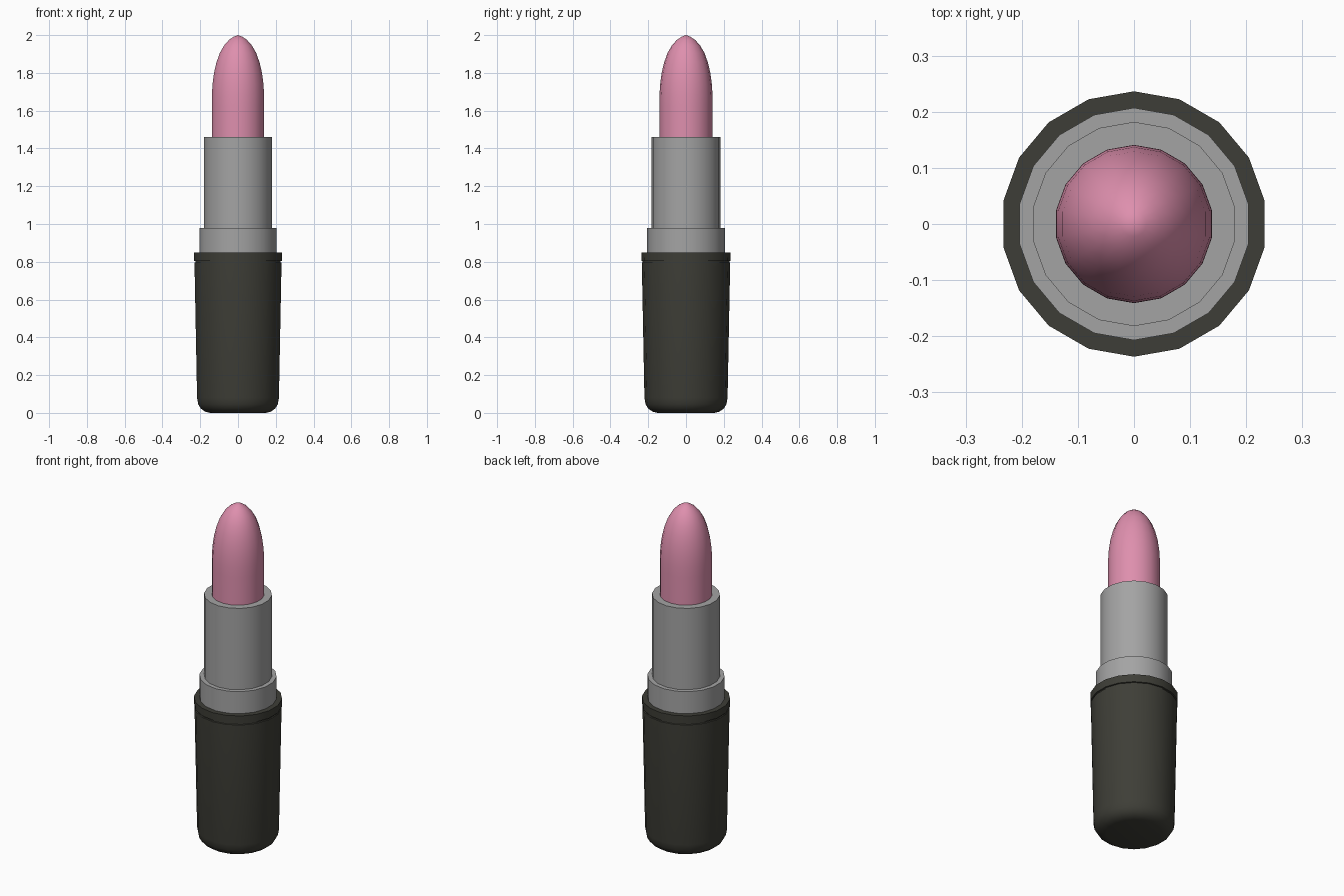
import bpy, bmesh, math

if "Cube" in bpy.data.objects:
    bpy.data.objects.remove(bpy.data.objects["Cube"])

SIDES = 18


def material(name, rgb):
    m = bpy.data.materials.new(name)
    m.diffuse_color = (*rgb, 1.0)
    m.use_nodes = True
    m.node_tree.nodes["Principled BSDF"].inputs["Base Color"].default_value = m.diffuse_color
    return m


def lathe(name, profile, mat):
    """Revolve (radius, z) points, bottom to top, with a vertex on the +y axis."""
    bm = bmesh.new()
    rings = []
    for r, z in profile:
        if r == 0:
            rings.append([bm.verts.new((0, 0, z))] * SIDES)
        else:
            rings.append([bm.verts.new((r * math.cos(a), r * math.sin(a), z))
                          for a in (math.pi / 2 + 2 * math.pi * i / SIDES for i in range(SIDES))])
    for low, high in zip(rings, rings[1:]):
        for i in range(SIDES):
            j = (i + 1) % SIDES
            bm.faces.new(dict.fromkeys((low[i], low[j], high[j], high[i])))
    # flat caps on open ends
    for ring, (r, z) in ((rings[0], profile[0]), (rings[-1], profile[-1])):
        if r > 0:
            bm.faces.new(ring)
    bmesh.ops.recalc_face_normals(bm, faces=bm.faces)
    mesh = bpy.data.meshes.new(name)
    bm.to_mesh(mesh)
    bm.free()
    mesh.materials.append(mat)
    ob = bpy.data.objects.new(name, mesh)
    bpy.context.collection.objects.link(ob)
    bpy.ops.object.select_all(action='DESELECT')
    ob.select_set(True)
    bpy.context.view_layer.objects.active = ob
    bpy.ops.object.shade_smooth_by_angle(angle=math.radians(32))
    return ob


black = material("charcoal_plastic", (0.048, 0.048, 0.038))
silver = material("silver_metal", (0.37, 0.37, 0.37))
pink = material("pink_wax", (0.73, 0.275, 0.42))

# Tapered handle with rounded foot and a fine groove below the rim
lathe("base_case", [(0.15, 0), (0.178, 0.007), (0.2, 0.023), (0.214, 0.046), (0.22, 0.08),
                    (0.234, 0.795), (0.229, 0.797), (0.229, 0.803), (0.2355, 0.805),
                    (0.2365, 0.85)], black)

# Stepped metal sleeve
lathe("collar", [(0.207, 0.83), (0.207, 0.98)], silver)
lathe("inner_tube", [(0.182, 0.96), (0.182, 1.46)], silver)

# Bullet-shaped stick with a pointed tip
lathe("lipstick_bullet", [(0.141, 1.44), (0.141, 1.62), (0.1405, 1.68), (0.137, 1.74),
                          (0.129, 1.80), (0.116, 1.855), (0.098, 1.905), (0.075, 1.945),
                          (0.048, 1.975), (0.022, 1.992), (0, 2.0)], pink)
